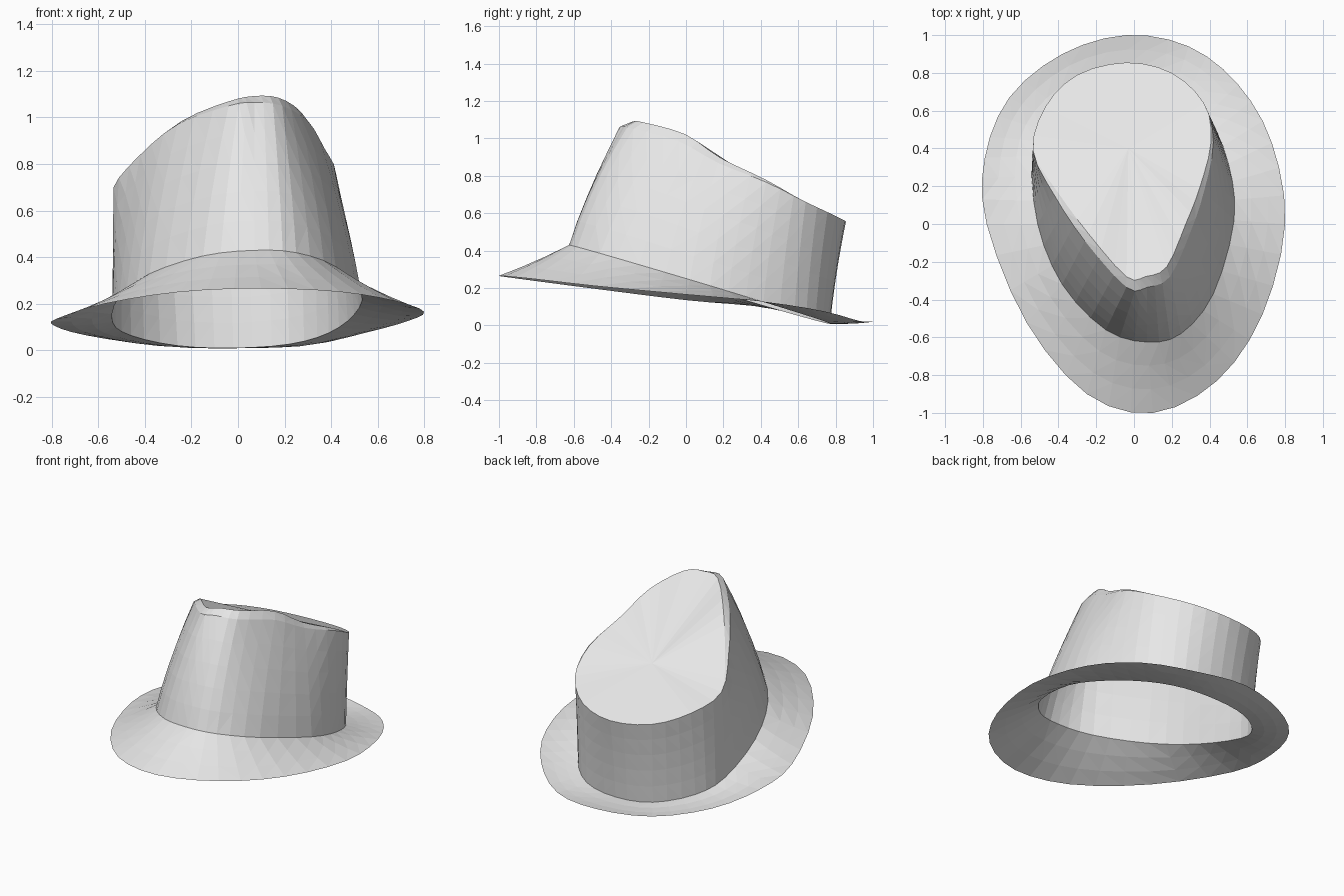
import bpy
import bmesh
from mathutils import Vector

if "Cube" in bpy.data.objects:
    bpy.data.objects.remove(bpy.data.objects["Cube"], do_unlink=True)

STEPS = 3  # segments between two outline points

felt = bpy.data.materials.new("grey felt")
felt.use_nodes = True
felt.diffuse_color = (0.8, 0.8, 0.8, 1)
felt.node_tree.nodes["Principled BSDF"].inputs["Base Color"].default_value = felt.diffuse_color

# Outlines run clockwise from the back; matching points join up
brim_outline = [(-.04, 1, .022), (.29, .94, .02), (.55, .74, .075), (.73, .43, .125), (.8, 0, .165),
                (.68, -.48, .21), (.44, -.83, .25), (.1, -1, .265), (-.25, -.9, .25),
                (-.57, -.52, .2), (-.78, 0, .135), (-.79, .35, .105), (-.66, .67, .065), (-.38, .9, .025)]
base_outline = [(-.02, .77), (.22, .73), (.39, .58), (.5, .32), (.53, .02), (.42, -.37), (.25, -.58),
                (.07, -.625), (-.15, -.56), (-.38, -.32), (-.51, 0), (-.54, .36), (-.46, .56), (-.26, .72)]
top_outline = [(-.04, .855, .555), (.2, .8, .585), (.37, .64, .66), (.42, .43, .765), (.37, .17, .87),
               (.3, -.04, .985), (.19, -.28, 1.05), (.07, -.335, 1.065), (-.04, -.335, 1.05),
               (-.26, -.09, .97), (-.42, .15, .84), (-.535, .39, .7), (-.47, .62, .63), (-.3, .79, .575)]


def smooth_ring(points):
    """Closed Catmull-Rom curve through the points."""
    points = [Vector(p) for p in points]
    n = len(points)
    ring = []
    for i in range(n):
        a, b, c, d = (points[(i + k) % n] for k in (-1, 0, 1, 2))
        for s in range(STEPS):
            t = s / STEPS
            ring.append(b + (c - a) * (t / 2)
                        + (a * 2 - b * 5 + c * 4 - d) * (t * t / 2)
                        + (b * 3 - a - c * 3 + d) * (t ** 3 / 2))
    return ring


def blend(lower, upper, t, flare=0.0, sag=0.0):
    """Ring between two rings; flare keeps it nearer the lower outline, sag drops it."""
    arch = 4 * t * (1 - t)
    ring = []
    for a, b in zip(lower, upper):
        p = a.lerp(b, t - flare * arch)
        p.z = a.z + (b.z - a.z) * t - sag * arch
        ring.append(p)
    return ring


def loft(name, rings, tip=None):
    """Skin the rings in order, closing onto a tip point if given."""
    bm = bmesh.new()
    rows = [[bm.verts.new(p) for p in ring] for ring in rings]
    n = len(rows[0])
    for low, high in zip(rows, rows[1:]):
        for i in range(n):
            j = (i + 1) % n
            bm.faces.new((low[j], low[i], high[i], high[j]))
    if tip is not None:
        end = bm.verts.new(tip)
        for i in range(n):
            bm.faces.new((rows[-1][(i + 1) % n], rows[-1][i], end))
    bmesh.ops.triangulate(bm, faces=bm.faces[:])
    mesh = bpy.data.meshes.new(name)
    bm.to_mesh(mesh)
    bm.free()
    mesh.materials.append(felt)
    obj = bpy.data.objects.new(name, mesh)
    bpy.context.collection.objects.link(obj)


# Brim edge and crown seam both slope down to the back
edge = smooth_ring(brim_outline)
seam = smooth_ring([(x, y, .24 - .3 * y + .02 * x) for x, y in base_outline])
rim = smooth_ring(top_outline)

# Brim
loft("brim", [blend(edge, seam, t / 3, sag=.006) for t in range(4)])

# Crown wall
loft("crown_wall", [blend(seam, rim, t / 5, flare=.08) for t in range(6)])

# Crown top: raised bevel, widest at the front and steeper on the left, then a dished panel
centre = Vector((-.03, .4, .76))
bevel = []
for p in rim:
    width = .15 * max(0, p.z - .68)
    inward = (centre - p).to_2d().normalized() * width
    rise = width * (.35 + 1.5 * max(0, p.x))
    bevel.append(p + Vector((inward.x, inward.y, rise)))
hub = [centre] * len(bevel)
loft("crown_top", [rim, bevel, blend(bevel, hub, .35), blend(bevel, hub, .7)], centre)
